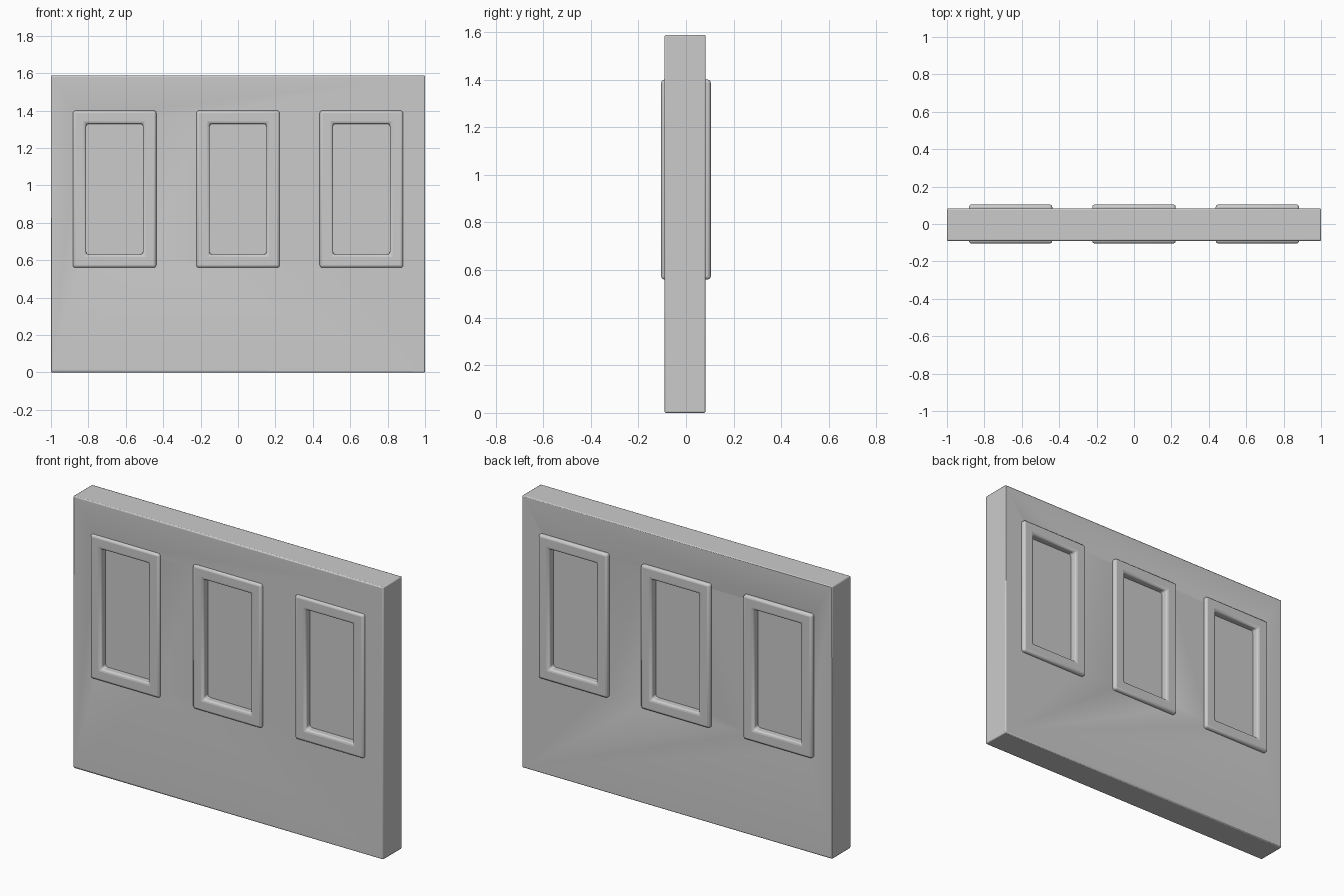
import bpy
import bmesh
from mathutils import Matrix, Vector

if "Cube" in bpy.data.objects:
    bpy.data.objects.remove(bpy.data.objects["Cube"], do_unlink=True)

plaster = bpy.data.materials.new("grey plaster")
plaster.use_nodes = True
GREY = (0.6, 0.6, 0.6, 1)
plaster.diffuse_color = GREY
plaster.node_tree.nodes["Principled BSDF"].inputs["Base Color"].default_value = GREY

WINDOW_X = (-0.66, 0, 0.66)
SILL, HEAD = 0.56, 1.4      # outer frame heights
HALF_W = 0.223              # outer frame half width
BORDER = 0.071              # frame border width


def finish(bm, name, bevel):
    bmesh.ops.recalc_face_normals(bm, faces=bm.faces)
    mesh = bpy.data.meshes.new(name)
    bm.to_mesh(mesh)
    bm.free()
    mesh.materials.append(plaster)
    obj = bpy.data.objects.new(name, mesh)
    bpy.context.collection.objects.link(obj)
    if bevel:
        mod = obj.modifiers.new("Rounded edges", "BEVEL")
        mod.width = bevel
        mod.segments = 3
        mod.limit_method = "ANGLE"
        bpy.context.view_layer.objects.active = obj
        obj.select_set(True)
        bpy.ops.object.shade_smooth_by_angle()
        obj.select_set(False)
    return obj


def box(name, x, y, z, bevel=0):
    bm = bmesh.new()
    lo, hi = Vector((x[0], y[0], z[0])), Vector((x[1], y[1], z[1]))
    size = hi - lo
    matrix = Matrix.Translation((lo + hi) / 2) @ Matrix.Diagonal((*size, 1))
    bmesh.ops.create_cube(bm, size=1, matrix=matrix)
    return finish(bm, name, bevel)


def ring(name, cx, y, bevel):
    """Rectangular frame, mitred at the corners and open in the middle."""
    bm = bmesh.new()
    loops = []
    for inset, depth in ((0, y[0]), (BORDER, y[0]), (BORDER, y[1]), (0, y[1])):
        w, low, high = HALF_W - inset, SILL + inset, HEAD - inset
        corners = ((-w, low), (w, low), (w, high), (-w, high))
        loops.append([bm.verts.new((cx + px, depth, pz)) for px, pz in corners])
    for i, loop in enumerate(loops):
        after = loops[(i + 1) % 4]
        for j in range(4):
            k = (j + 1) % 4
            bm.faces.new((loop[j], loop[k], after[k], after[j]))
    return finish(bm, name, bevel)


wall = box("wall", (-1, 1), (-0.09, 0.082), (0, 1.588))

# Window openings, cut just inside the frame borders
gap = BORDER / 2
for number, cx in enumerate(WINDOW_X, 1):
    w = HALF_W - gap
    cutter = box(f"opening_cutter_{number}", (cx - w, cx + w), (-0.3, 0.3),
                 (SILL + gap, HEAD - gap))
    cutter.hide_render = True
    cutter.hide_viewport = True
    cut = wall.modifiers.new("Opening", "BOOLEAN")
    cut.operation = "DIFFERENCE"
    cut.object = cutter
    cut.solver = "EXACT"

    # Frame through the wall, with a recessed panel inside
    ring(f"window_frame_{number}", cx, (-0.104, 0.104), 0.014)
    w = HALF_W - BORDER + 0.01
    box(f"window_panel_{number}", (cx - w, cx + w), (-0.06, 0.06),
        (SILL + BORDER - 0.01, HEAD - BORDER + 0.01))

# Slightly eased wall edges
ease = wall.modifiers.new("Eased edges", "BEVEL")
ease.width = 0.006
ease.segments = 2
ease.limit_method = "ANGLE"
bpy.context.view_layer.objects.active = wall
wall.select_set(True)
bpy.ops.object.shade_smooth_by_angle()
